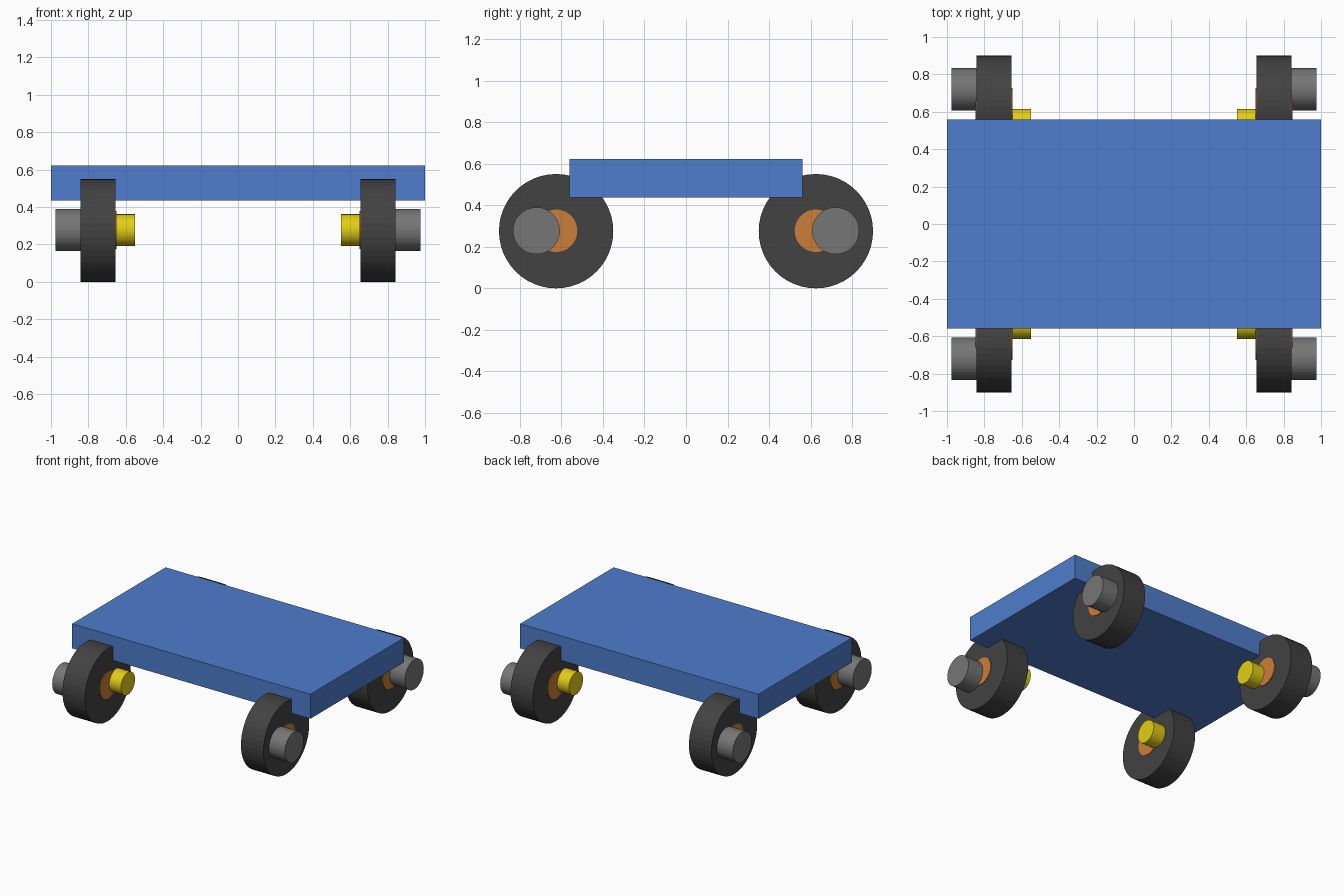
import bpy
import math

if "Cube" in bpy.data.objects:
    bpy.data.objects.remove(bpy.data.objects["Cube"])


def srgb(r, g, b):
    def lin(c):
        c /= 255
        return c / 12.92 if c <= 0.04045 else ((c + 0.055) / 1.055) ** 2.4
    return (lin(r), lin(g), lin(b), 1.0)


def material(name, *rgb):
    m = bpy.data.materials.new(name)
    m.diffuse_color = srgb(*rgb)
    m.use_nodes = True
    m.node_tree.nodes["Principled BSDF"].inputs["Base Color"].default_value = m.diffuse_color
    return m


BLUE = material("deck blue", 78, 125, 205)
RUBBER = material("tyre dark grey", 66, 66, 66)
STEEL = material("cap grey", 118, 118, 118)
BRONZE = material("hub bronze", 204, 126, 56)
YELLOW = material("stub yellow", 226, 206, 20)


def disc(name, mat, sx, sy, x0, x1, y, z, r):
    """Cylinder along x from x0 to x1, placed in the corner (sx, sy)."""
    bpy.ops.mesh.primitive_cylinder_add(
        vertices=48, radius=r, depth=x1 - x0,
        location=(sx * (x0 + x1) / 2, sy * y, z),
        rotation=(0, math.pi / 2, 0))
    ob = bpy.context.object
    ob.name = name
    ob.data.materials.append(mat)


# Flat deck
bpy.ops.mesh.primitive_cube_add(size=1, location=(0, 0, 0.529))
deck = bpy.context.object
deck.name = "deck"
deck.scale = (2.0, 1.12, 0.186)
deck.data.materials.append(BLUE)

# Four corners: wheel, hub, outer cap and inner axle stub
for sx, side in ((-1, "left"), (1, "right")):
    for sy, end in ((-1, "front"), (1, "back")):
        tag = f"{end}_{side}"
        disc(f"wheel_{tag}", RUBBER, sx, sy, 0.655, 0.843, 0.625, 0.275, 0.275)
        disc(f"hub_{tag}", BRONZE, sx, sy, 0.650, 0.848, 0.625, 0.277, 0.102)
        disc(f"outer_cap_{tag}", STEEL, sx, sy, 0.80, 0.976, 0.72, 0.277, 0.113)
        disc(f"axle_stub_{tag}", YELLOW, sx, sy, 0.552, 0.70, 0.531, 0.277, 0.085)
